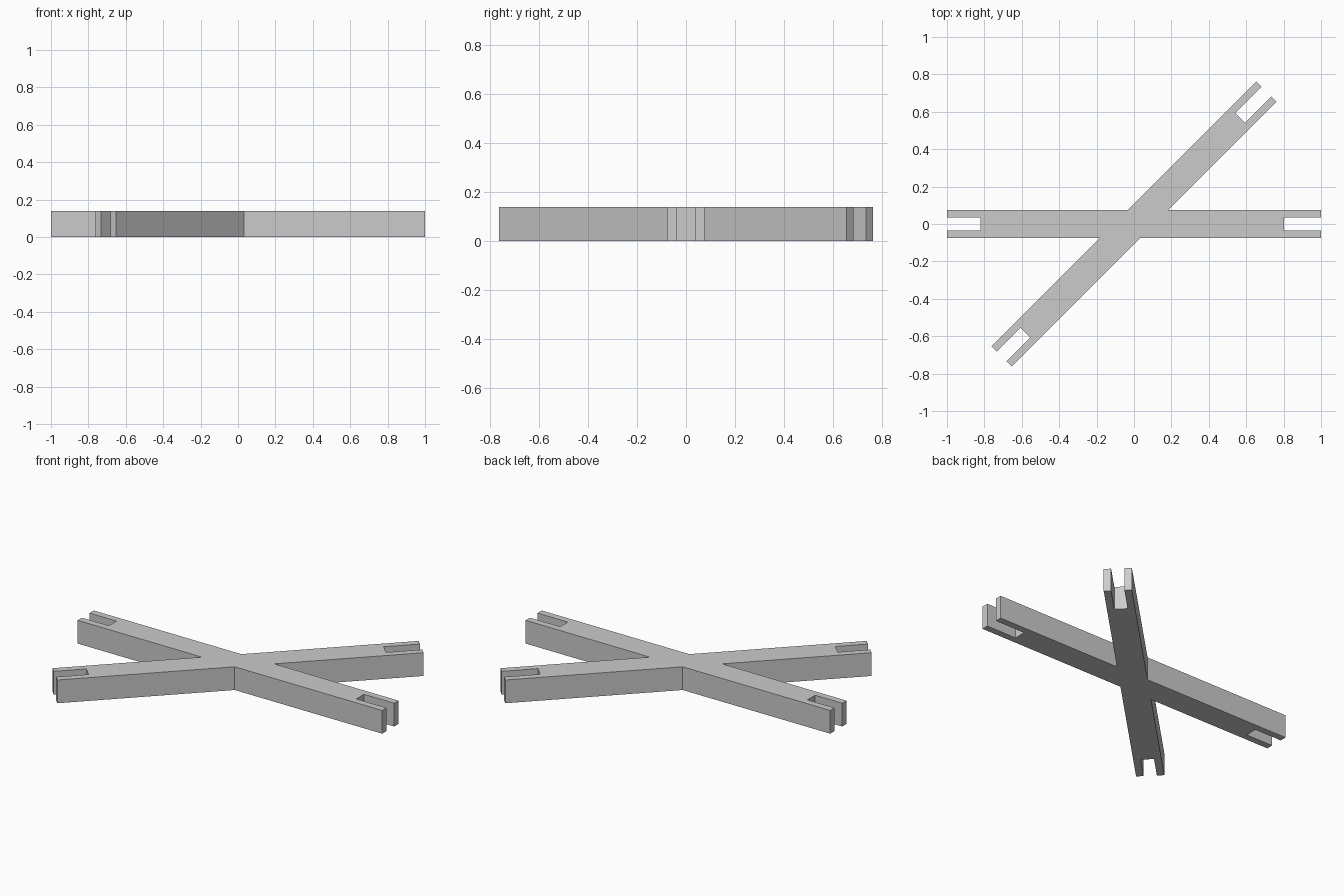
import bpy, bmesh
from math import sin, cos, radians
from mathutils import Vector

if "Cube" in bpy.data.objects:
    bpy.data.objects.remove(bpy.data.objects["Cube"])

HALF_W, SLOT_W, LENGTH, HEIGHT = 0.076, 0.036, 1.0, 0.138
# direction of each arm (degrees) and where its slot begins
ARMS = [(0, 0.802), (45, 0.802), (180, 0.822), (225, 0.822)]


def polar(angle, u, v=0.0):
    """Point u along and v to the left of a direction."""
    a = radians(angle)
    return Vector((u * cos(a) - v * sin(a), u * sin(a) + v * cos(a), 0))


# Outline: forked tip of each arm, then the inner corner to the next arm
outline = []
for i, (angle, slot) in enumerate(ARMS):
    for u, v in [(LENGTH, -HALF_W), (LENGTH, -SLOT_W), (slot, -SLOT_W),
                 (slot, SLOT_W), (LENGTH, SLOT_W), (LENGTH, HALF_W)]:
        outline.append(polar(angle, u, v))
    half_gap = ((ARMS[(i + 1) % len(ARMS)][0] - angle) % 360) / 2
    outline.append(polar(angle + half_gap, HALF_W / sin(radians(half_gap))))

# Extrude the outline into a flat slab
bm = bmesh.new()
base = bm.faces.new([bm.verts.new(p) for p in outline])
top = bmesh.ops.extrude_face_region(bm, geom=[base], use_keep_orig=True)
verts = [g for g in top["geom"] if isinstance(g, bmesh.types.BMVert)]
bmesh.ops.translate(bm, verts=verts, vec=(0, 0, HEIGHT))
bmesh.ops.recalc_face_normals(bm, faces=bm.faces[:])

mesh = bpy.data.meshes.new("slotted_cross")
bm.to_mesh(mesh)
bm.free()
cross = bpy.data.objects.new("slotted_cross", mesh)
bpy.context.collection.objects.link(cross)
